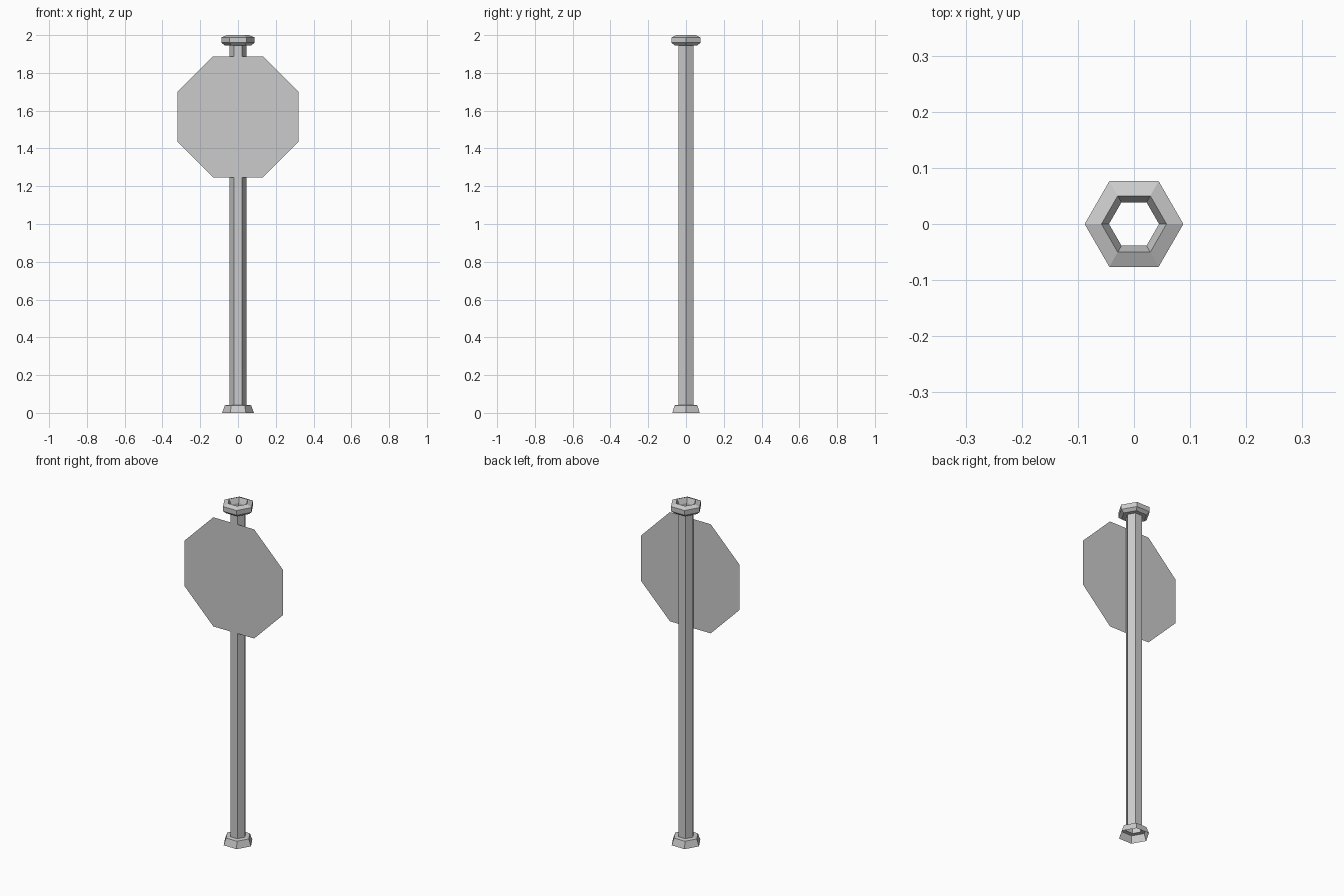
import bpy, bmesh
from math import cos, sin, pi

if "Cube" in bpy.data.objects:
    bpy.data.objects.remove(bpy.data.objects["Cube"])


def finish(name, bm):
    mesh = bpy.data.meshes.new(name)
    bm.to_mesh(mesh)
    bm.free()
    obj = bpy.data.objects.new(name, mesh)
    bpy.context.collection.objects.link(obj)
    return obj


def hex_lathe(name, profile, sides=6):
    """Sweep a (radius, height) profile around z as an open faceted shell."""
    bm = bmesh.new()
    rings = [[bm.verts.new((r * cos(2 * pi * i / sides),
                            r * sin(2 * pi * i / sides), z))
              for i in range(sides)] for r, z in profile]
    for low, high in zip(rings, rings[1:]):
        for i in range(sides):
            j = (i + 1) % sides
            bm.faces.new((low[i], low[j], high[j], high[i]))
    return finish(name, bm)


POLE_R = 0.0446

# Hollow hexagonal pole
hex_lathe("pole", [(POLE_R, 0.04), (POLE_R, 1.97)])

# Flared foot, open underneath
hex_lathe("base_skirt", [(0.084, 0), (0.070, 0.04), (POLE_R, 0.043)])

# Bevelled collar at the top with a funnel-shaped opening
hex_lathe("top_collar", [(POLE_R, 1.945), (0.070, 1.945), (0.088, 1.96),
                         (0.088, 1.988), (0.058, 2.0), (POLE_R, 1.97)])

# Thin octagonal sign plate on the front face of the pole
bm = bmesh.new()
radius = 0.32 / cos(pi / 8)
bm.faces.new([bm.verts.new((radius * cos(pi / 8 + i * pi / 4), -0.0395,
                            1.567 + radius * sin(pi / 8 + i * pi / 4)))
              for i in range(8)])
finish("sign_plate", bm)
